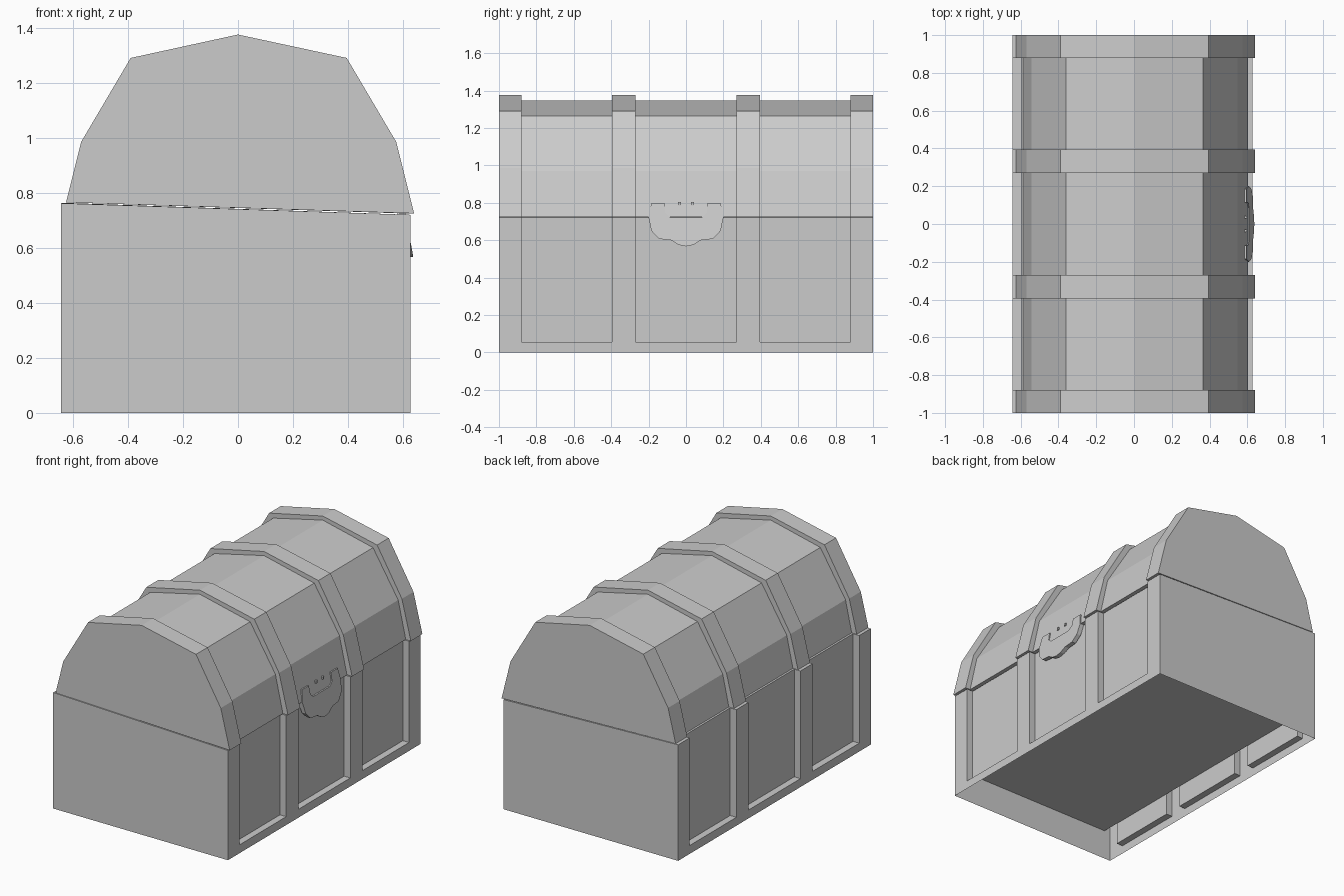
import bpy
import bmesh

cube = bpy.data.objects.get("Cube")
if cube:
    bpy.data.objects.remove(cube, do_unlink=True)

grey = bpy.data.materials.new("plain grey")
grey.use_nodes = True
COLOUR = (0.6, 0.6, 0.6, 1)
grey.diffuse_color = COLOUR
grey.node_tree.nodes["Principled BSDF"].inputs["Base Color"].default_value = COLOUR


def finish(name, bm):
    """Clean the mesh and place it in the scene with the shared material."""
    bmesh.ops.remove_doubles(bm, verts=bm.verts, dist=0.0001)
    bmesh.ops.recalc_face_normals(bm, faces=bm.faces)
    mesh = bpy.data.meshes.new(name)
    bm.to_mesh(mesh)
    bm.free()
    mesh.materials.append(grey)
    obj = bpy.data.objects.new(name, mesh)
    bpy.context.collection.objects.link(obj)
    return obj


def loft(name, sections, closed):
    """Join (y, profile) sections along y and cap both ends."""
    bm = bmesh.new()
    rings = [[bm.verts.new((x, y, z)) for x, z in prof] for y, prof in sections]
    count = len(rings[0])
    for a, b in zip(rings, rings[1:]):
        for i in range(count if closed else count - 1):
            j = (i + 1) % count
            loop = (a[i], a[j], b[j], b[i])
            # skip steps where two profiles share an edge
            if len({tuple(round(c, 4) for c in v.co) for v in loop}) > 2:
                bm.faces.new(loop)
    bm.faces.new(rings[0])
    bm.faces.new(rings[-1])
    return finish(name, bm)


def box(name, low, high):
    bm = bmesh.new()
    bmesh.ops.create_cube(bm, size=1)
    for v in bm.verts:
        v.co = [l if c < 0 else h for c, l, h in zip(v.co, low, high)]
    return finish(name, bm)


def banded(raised, sunken):
    """Alternate raised straps and sunken bays along the chest."""
    straps = [(-1, -0.88), (-0.395, -0.27), (0.27, 0.395), (0.88, 1)]
    sections = []
    for i, (start, end) in enumerate(straps):
        if i > 0:
            sections.append((start, sunken))
        sections += [(start, raised), (end, raised)]
        if i < len(straps) - 1:
            sections.append((end, sunken))
    return sections


# Body: side frames with sunken panels, open underneath
FRONT, BACK, DEPTH, SILL = 0.627, -0.643, 0.045, 0.055


def body_profile(depth):
    f, b = FRONT - depth, BACK + depth
    return [(FRONT, 0), (FRONT, SILL), (f, SILL), (f, 0.72),
            (b, 0.762), (b, SILL), (BACK, SILL), (BACK, 0)]


loft("chest_body", banded(body_profile(0), body_profile(DEPTH)), False)

# Raised floor inside the body
box("chest_floor", (BACK + DEPTH, -0.999, 0.2), (FRONT - DEPTH, 0.999, 0.21))

# Faceted lid with four raised straps
lid_strap = [(0.64, 0.725), (0.575, 0.985), (0.395, 1.29), (0, 1.375),
             (-0.39, 1.29), (-0.57, 0.985), (-0.625, 0.765)]
lid_bay = [(0.603, 0.725), (0.548, 0.97), (0.365, 1.265), (0, 1.348),
           (-0.36, 1.265), (-0.543, 0.97), (-0.588, 0.765)]
loft("chest_lid", banded(lid_strap, lid_bay), True)

# Latch plate leaning with the lid front
half = [(0.04, 0.575), (0.08, 0.6), (0.145, 0.607), (0.185, 0.65),
        (0.2, 0.72), (0.185, 0.8), (0.115, 0.8), (0.112, 0.745), (0.085, 0.722)]
outline = [(0, 0.567)] + half + [(-y, z) for y, z in reversed(half)]


def lean(z):
    return 0.637 - 0.18 * (z - 0.567)


bm = bmesh.new()
plate = bm.faces.new([bm.verts.new((lean(z), y, z)) for y, z in outline])
back = bmesh.ops.extrude_face_region(bm, geom=[plate], use_keep_orig=True)
moved = [g for g in back["geom"] if isinstance(g, bmesh.types.BMVert)]
bmesh.ops.translate(bm, verts=moved, vec=(-0.03, 0, 0))
finish("latch_plate", bm)

# Two small lugs in the latch opening
for side, y in (("left", 0.035), ("right", -0.035)):
    box("latch_lug_" + side, (0.57, y - 0.007, 0.785), (0.597, y + 0.007, 0.803))
